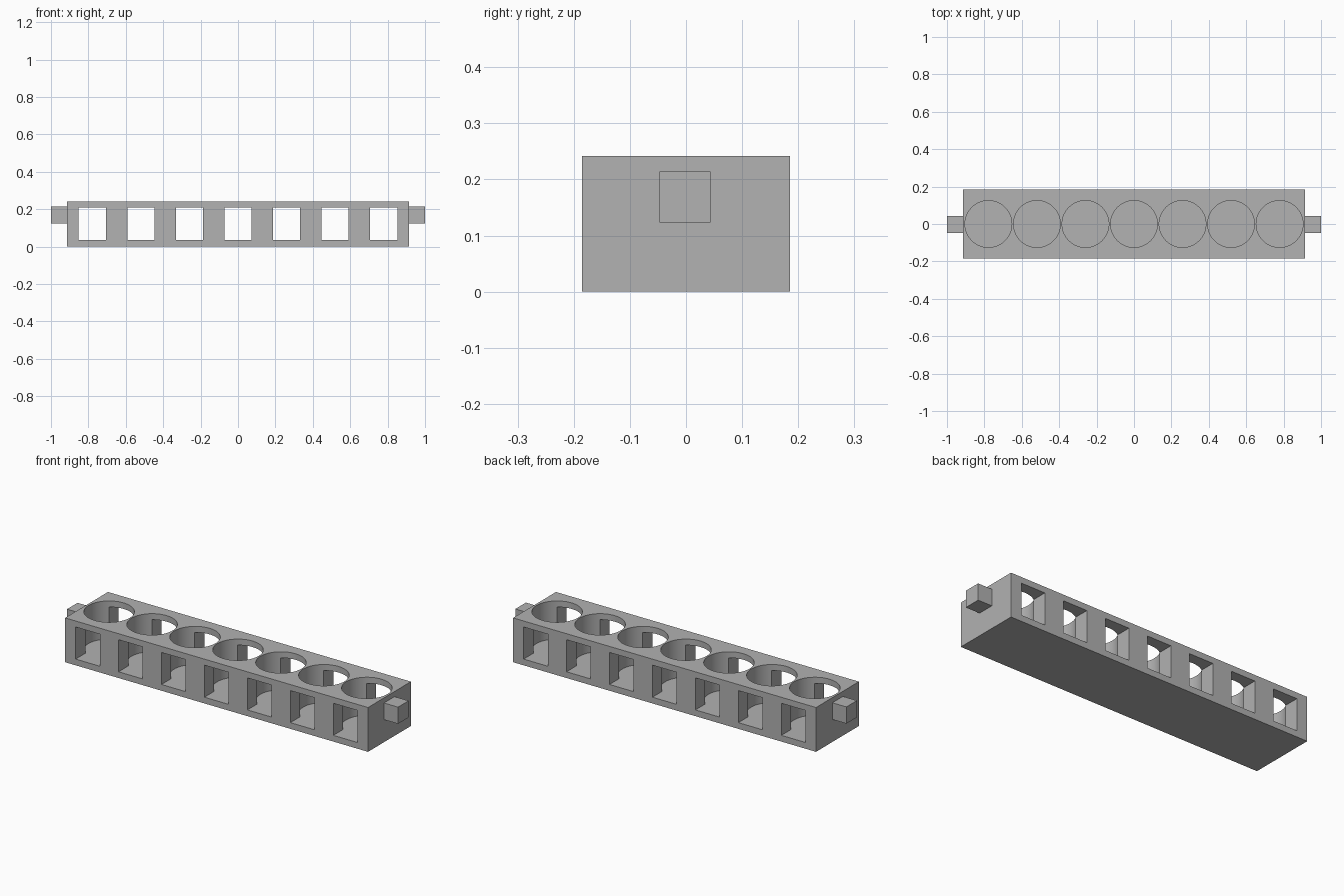
import bpy
import bmesh
from mathutils import Matrix, Vector

if "Cube" in bpy.data.objects:
    bpy.data.objects.remove(bpy.data.objects["Cube"], do_unlink=True)

HALF_X, HALF_Y, HEIGHT = 0.915, 0.185, 0.242   # body
FLOOR = 0.034                                  # bottom of pockets and windows
WINDOW_TOP, WINDOW_WIDTH = 0.209, 0.146
RADIUS, PITCH, COUNT = 0.125, 0.2595, 7
centres = [(i - (COUNT - 1) / 2) * PITCH for i in range(COUNT)]

grey = bpy.data.materials.new("plain grey")
grey.use_nodes = True
colour = (0.445, 0.445, 0.445, 1)
grey.diffuse_color = colour
grey.node_tree.nodes["Principled BSDF"].inputs["Base Color"].default_value = colour


def add_box(bm, low, high):
    low, high = Vector(low), Vector(high)
    place = Matrix.Translation((low + high) / 2) @ Matrix.Diagonal((*(high - low), 1))
    bmesh.ops.create_cube(bm, size=1, matrix=place)


def add_cylinder(bm, x, low, high):
    bmesh.ops.create_cone(bm, cap_ends=True, segments=96, radius1=RADIUS, radius2=RADIUS,
                          depth=high - low, matrix=Matrix.Translation((x, 0, (low + high) / 2)))


def finish(bm, name):
    mesh = bpy.data.meshes.new(name)
    bm.to_mesh(mesh)
    bm.free()
    mesh.materials.append(grey)
    obj = bpy.data.objects.new(name, mesh)
    bpy.context.collection.objects.link(obj)
    return obj


# Solid block
bm = bmesh.new()
add_box(bm, (-HALF_X, -HALF_Y, 0), (HALF_X, HALF_Y, HEIGHT))
body = finish(bm, "rack_body")

# Round pockets open at the top
bm = bmesh.new()
for x in centres:
    add_cylinder(bm, x, FLOOR, HEIGHT + 0.1)
pockets = finish(bm, "pocket_cutter")

# Rectangular windows running front to back
bm = bmesh.new()
for x in centres:
    add_box(bm, (x - WINDOW_WIDTH / 2, -0.3, FLOOR), (x + WINDOW_WIDTH / 2, 0.3, WINDOW_TOP))
windows = finish(bm, "window_cutter")

# Cut the body, then discard the cutters
bpy.ops.object.select_all(action="DESELECT")
bpy.context.view_layer.objects.active = body
body.select_set(True)
for cutter in (pockets, windows):
    cutter.hide_render = True
    cut = body.modifiers.new(cutter.name, "BOOLEAN")
    cut.operation = "DIFFERENCE"
    cut.solver = "EXACT"
    cut.object = cutter
    bpy.ops.object.modifier_apply(modifier=cut.name)
for cutter in (pockets, windows):
    bpy.data.objects.remove(cutter, do_unlink=True)
bpy.ops.object.shade_smooth_by_angle()

# Square connector pegs on both ends
for side, name in ((1, "left_peg"), (-1, "right_peg")):
    bm = bmesh.new()
    inner, outer = sorted((side * HALF_X, side * 1.0))
    add_box(bm, (inner, -0.047, 0.123), (outer, 0.044, 0.214))
    finish(bm, name)
